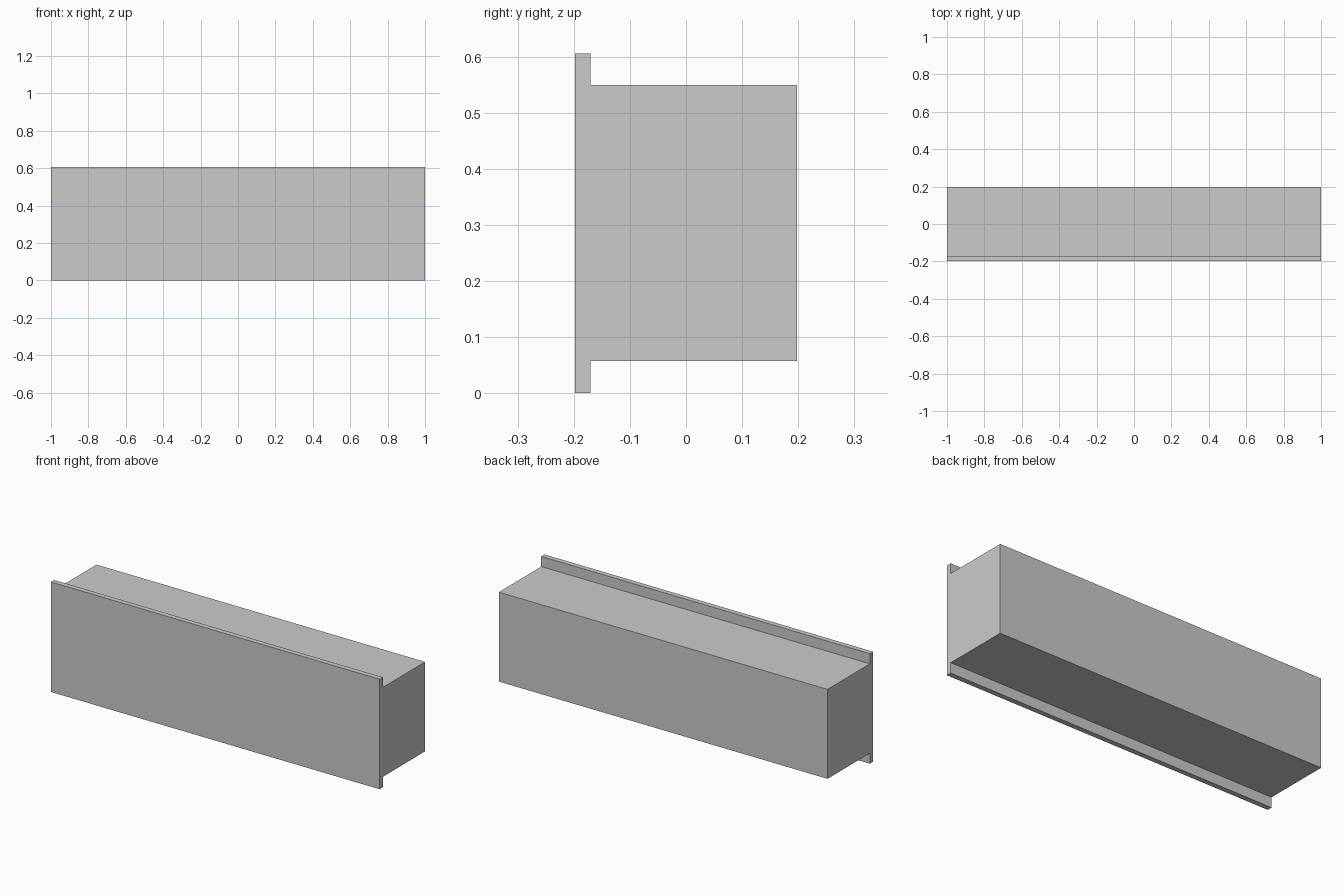
import bpy

if "Cube" in bpy.data.objects:
    bpy.data.objects.remove(bpy.data.objects["Cube"])


def box(name, x, y, z):
    """Box spanning the given (min, max) ranges."""
    bpy.ops.mesh.primitive_cube_add(size=1)
    ob = bpy.context.object
    ob.name = name
    ob.location = [(a + b) / 2 for a, b in (x, y, z)]
    ob.scale = [b - a for a, b in (x, y, z)]
    bpy.ops.object.transform_apply(location=False, rotation=False, scale=True)
    return ob


# Thin front panel, overhanging the box above and below
box("drawer_front", (-1, 1), (-0.198, -0.17), (0, 0.605))

# Solid box behind the panel
box("drawer_body", (-1, 1), (-0.17, 0.198), (0.057, 0.549))
